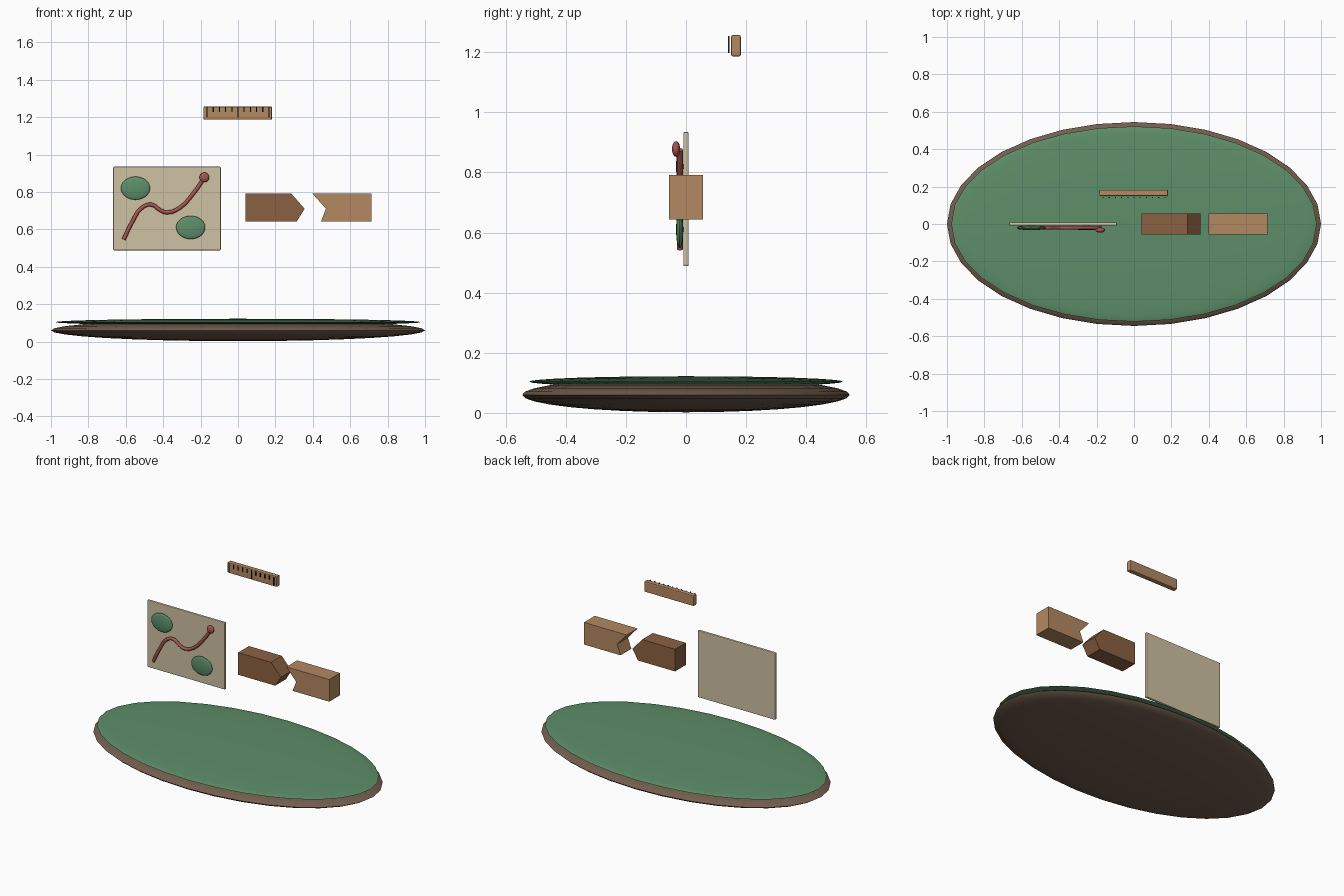
import bpy, bmesh
from math import radians

if "Cube" in bpy.data.objects:
    bpy.data.objects.remove(bpy.data.objects["Cube"])


def material(name, rgb):
    m = bpy.data.materials.new(name)
    m.diffuse_color = (*rgb, 1)
    m.use_nodes = True
    m.node_tree.nodes["Principled BSDF"].inputs["Base Color"].default_value = m.diffuse_color
    return m


GREEN = material("green", (0.11, 0.27, 0.14))
EARTH = material("earth", (0.17, 0.11, 0.075))
PAPER = material("paper", (0.62, 0.54, 0.37))
RED = material("red", (0.40, 0.09, 0.075))
DARK_WOOD = material("dark_wood", (0.26, 0.12, 0.055))
LIGHT_WOOD = material("light_wood", (0.45, 0.25, 0.12))
INK = material("ink", (0.02, 0.018, 0.015))


def ellipsoid(name, loc, radii, mat, segments=32, rings=16):
    bpy.ops.mesh.primitive_uv_sphere_add(segments=segments, ring_count=rings, radius=1, location=loc)
    ob = bpy.context.object
    ob.name = name
    ob.scale = radii
    bpy.ops.object.transform_apply(location=False, rotation=False, scale=True)
    bpy.ops.object.shade_smooth_by_angle(angle=radians(40))
    ob.data.materials.append(mat)
    return ob


def box(name, lo, hi, mat, bevel=0):
    bpy.ops.mesh.primitive_cube_add(size=1, location=[(a + b) / 2 for a, b in zip(lo, hi)])
    ob = bpy.context.object
    ob.name = name
    ob.scale = [b - a for a, b in zip(lo, hi)]
    bpy.ops.object.transform_apply(location=False, rotation=False, scale=True)
    ob.data.materials.append(mat)
    if bevel:
        mod = ob.modifiers.new("bevel", 'BEVEL')
        mod.width, mod.segments = bevel, 2
    return ob


def extruded(name, profile, half_depth, mat):
    bm = bmesh.new()
    face = bm.faces.new([bm.verts.new((x, -half_depth, z)) for x, z in profile])
    ext = bmesh.ops.extrude_face_region(bm, geom=[face])
    verts = [v for v in ext["geom"] if isinstance(v, bmesh.types.BMVert)]
    bmesh.ops.translate(bm, vec=(0, 2 * half_depth, 0), verts=verts)
    bmesh.ops.recalc_face_normals(bm, faces=bm.faces)
    me = bpy.data.meshes.new(name)
    bm.to_mesh(me)
    bm.free()
    me.materials.append(mat)
    ob = bpy.data.objects.new(name, me)
    bpy.context.collection.objects.link(ob)
    return ob


# Oval ground with a grass top
ellipsoid("ground_base", (0, 0, 0.06), (1.0, 0.545, 0.058), EARTH)
ellipsoid("grass_top", (0, 0, 0.104), (0.977, 0.522, 0.018), GREEN)

# Map sheet with two green patches
box("map_sheet", (-0.667, -0.009, 0.488), (-0.092, 0.009, 0.935), PAPER, 0.005)
for i, (x, z) in enumerate([(-0.548, 0.82), (-0.253, 0.61)]):
    ellipsoid(f"map_patch_{i + 1}", (x, -0.021, z), (0.078, 0.012, 0.062), GREEN)

# Winding route and its end marker
route = [(-0.612, 0.545), (-0.56, 0.65), (-0.52, 0.71), (-0.465, 0.733), (-0.417, 0.703),
         (-0.38, 0.69), (-0.31, 0.716), (-0.24, 0.79), (-0.18, 0.875)]
curve = bpy.data.curves.new("map_route", 'CURVE')
curve.dimensions = '3D'
curve.bevel_depth, curve.bevel_resolution = 0.0105, 2
curve.resolution_u, curve.use_fill_caps = 3, True
spline = curve.splines.new('BEZIER')
spline.bezier_points.add(len(route) - 1)
for p, (x, z) in zip(spline.bezier_points, route):
    p.co = (x, -0.02, z)
    p.handle_left_type = p.handle_right_type = 'AUTO'
curve.materials.append(RED)
bpy.context.collection.objects.link(bpy.data.objects.new("map_route", curve))
ellipsoid("route_marker", (-0.18, -0.033, 0.878), (0.026, 0.0135, 0.026), RED, 24, 12)

# Two wooden blocks, pointed end and matching notch
extruded("pointed_block", [(0.041, 0.643), (0.315, 0.643), (0.356, 0.71), (0.285, 0.791), (0.041, 0.791)],
         0.057, DARK_WOOD)
extruded("notched_block", [(0.444, 0.643), (0.715, 0.643), (0.715, 0.791), (0.398, 0.791), (0.47, 0.71)],
         0.057, LIGHT_WOOD)

# Ruler with tick marks in front
box("ruler", (-0.185, 0.15, 1.186), (0.182, 0.183, 1.257), LIGHT_WOOD, 0.006)
for i in range(11):
    x = -0.165 + 0.033 * i
    bottom = 1.197 if i % 5 == 0 else 1.228
    box(f"ruler_tick_{i + 1}", (x - 0.003, 0.139, bottom), (x + 0.003, 0.144, 1.254), INK)
